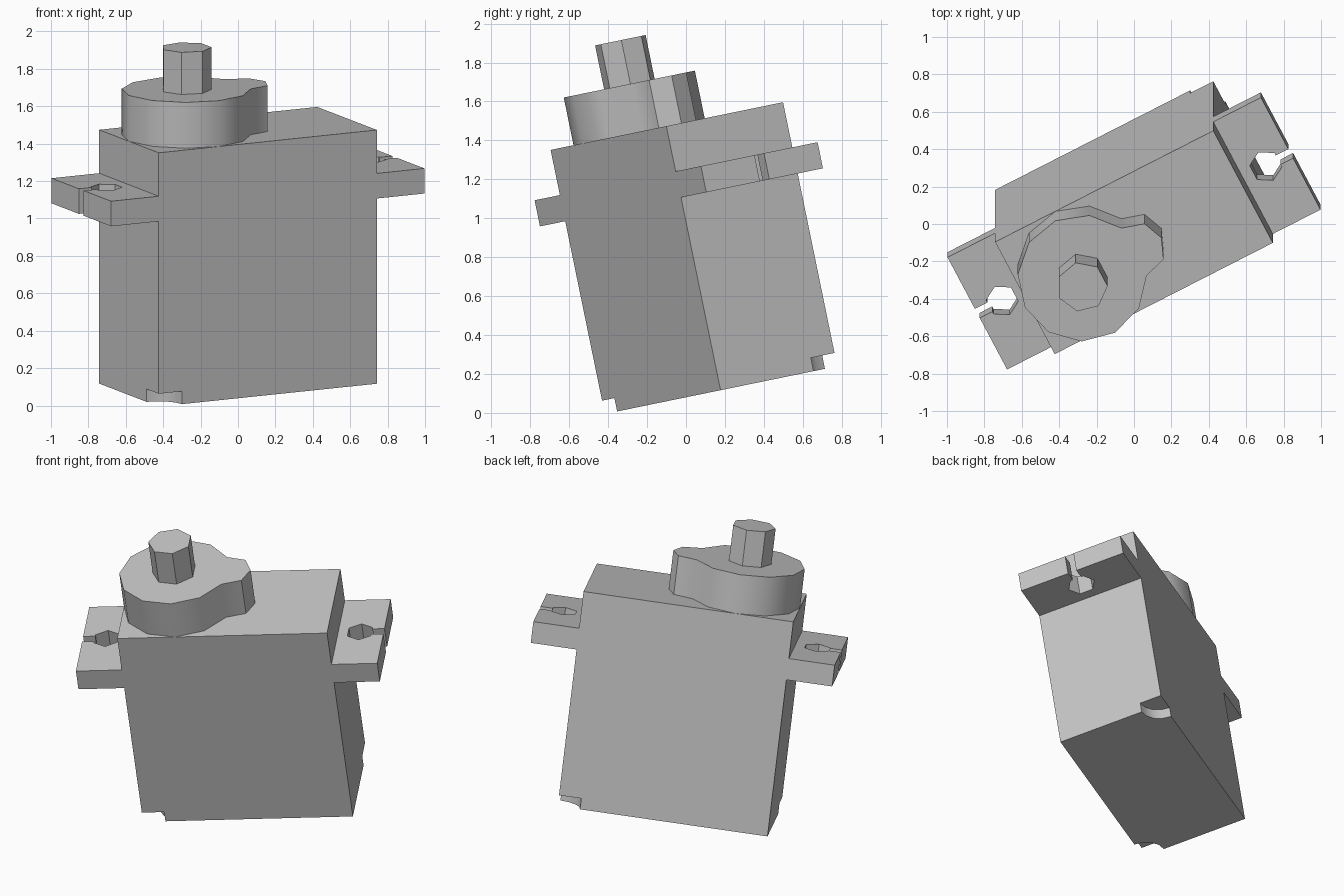
import bpy
import bmesh
from math import radians, sin, cos
from mathutils import Matrix

default = bpy.data.objects.get("Cube")
if default:
    bpy.data.objects.remove(default, do_unlink=True)

LENGTH, WIDTH, HEIGHT = 1.315, 0.69, 1.385
HALF_L, HALF_W = LENGTH / 2, WIDTH / 2
AXIS_X = HALF_W - HALF_L          # output shaft sits a half width from one end

# The whole motor is turned about its height and leans forward
POSE = (Matrix.Translation((0, 0.18, 0.117))
        @ Matrix.Rotation(radians(11.6), 4, 'X')
        @ Matrix.Rotation(radians(27.5), 4, 'Z'))

grey = bpy.data.materials.new("plain_grey")
grey.use_nodes = True
COLOUR = (0.55, 0.55, 0.55, 1)
grey.diffuse_color = COLOUR
grey.node_tree.nodes["Principled BSDF"].inputs["Base Color"].default_value = COLOUR


def polar(cx, cy, radius, degrees):
    a = radians(degrees)
    return cx + radius * cos(a), cy + radius * sin(a)


def prism(name, outline, bottom, top, local=Matrix()):
    """Extrude a flat outline from one height to another."""
    bm = bmesh.new()
    face = bm.faces.new([bm.verts.new((x, y, bottom)) for x, y in outline])
    ext = bmesh.ops.extrude_face_region(bm, geom=[face])["geom"]
    moved = [v for v in ext if isinstance(v, bmesh.types.BMVert)]
    bmesh.ops.translate(bm, verts=moved, vec=(0, 0, top - bottom))
    bmesh.ops.recalc_face_normals(bm, faces=bm.faces)
    mesh = bpy.data.meshes.new(name)
    bm.to_mesh(mesh)
    bm.free()
    mesh.materials.append(grey)
    obj = bpy.data.objects.new(name, mesh)
    bpy.context.collection.objects.link(obj)
    obj.matrix_world = POSE @ local
    return obj


def select_only(obj):
    bpy.ops.object.select_all(action='DESELECT')
    obj.select_set(True)
    bpy.context.view_layer.objects.active = obj


# Case, with a rounded screw recess under two opposite corners
case = prism("case", [(-HALF_L, -HALF_W), (HALF_L, -HALF_W),
                      (HALF_L, HALF_W), (-HALF_L, HALF_W)], 0, HEIGHT)
for side in (-1, 1):
    circle = [polar(side * HALF_L, side * HALF_W, 0.14, 22.5 * i) for i in range(16)]
    cutter = prism("recess_cutter", circle, -0.1, 0.07)
    cutter.hide_render = True
    cut = case.modifiers.new("recess", 'BOOLEAN')
    cut.operation = 'DIFFERENCE'
    cut.solver = 'EXACT'
    cut.object = cutter
    select_only(case)
    bpy.ops.object.modifier_apply(modifier=cut.name)
    bpy.data.objects.remove(cutter, do_unlink=True)

# Mounting tabs: hexagonal screw hole open to the outer end through a slit
REACH, HOLE, RADIUS, SLIT = 0.287, 0.137, 0.086, 0.028
neck = HOLE + RADIUS * cos(radians(30))
tab = [(0, -HALF_W), (REACH, -HALF_W), (REACH, -SLIT), (neck, -SLIT)]
tab += [polar(HOLE, 0, RADIUS, -30 - 60 * i) for i in range(6)]
tab += [(neck, SLIT), (REACH, SLIT), (REACH, HALF_W), (0, HALF_W)]
for name, turn in (("left_tab", 0), ("right_tab", 180)):
    place = Matrix.Rotation(radians(turn), 4, 'Z') @ Matrix.Translation((HALF_L, 0, 0))
    prism(name, tab, 1.011, 1.148, place)

# Gear housing: large round with a small lobe towards the middle of the case
housing = [polar(AXIS_X, 0, HALF_W, 25 + 31 * i) for i in range(11)]
housing += [(AXIS_X + x, y) for x, y in ((0.433, -0.11), (0.478, 0), (0.433, 0.11))]
gear_housing = prism("gear_housing", housing, HEIGHT, HEIGHT + 0.25)

# Seven-sided output shaft
shaft = [polar(AXIS_X, 0, 0.136, 180 + 360 * i / 7) for i in range(7)]
prism("output_shaft", shaft, HEIGHT + 0.25, HEIGHT + 0.48)

# Smooth only the gently curved walls
for obj in (case, gear_housing):
    select_only(obj)
    bpy.ops.object.shade_smooth_by_angle(angle=radians(35))
